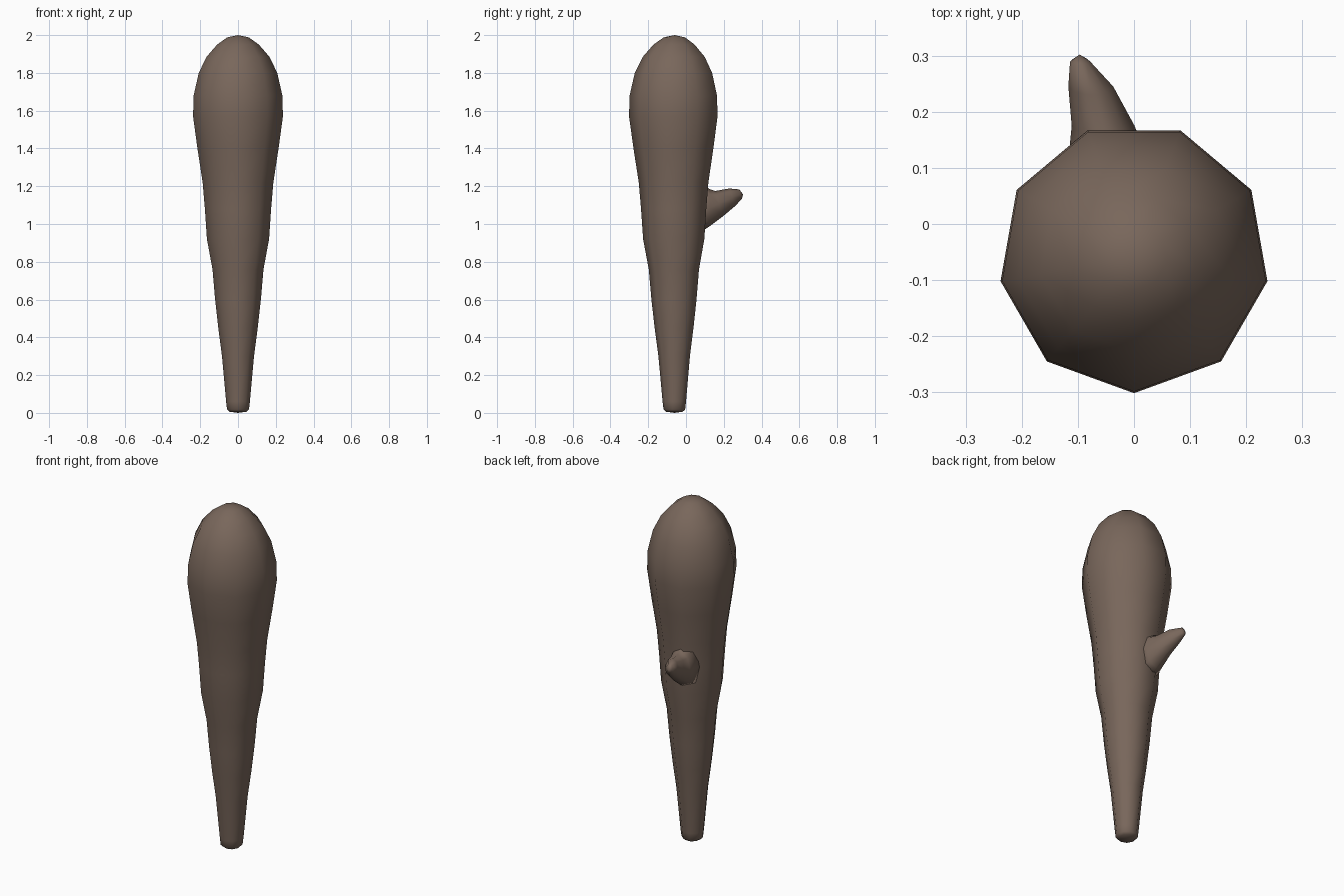
import bpy, bmesh
from math import sin, cos, pi
from mathutils import Vector

if "Cube" in bpy.data.objects:
    bpy.data.objects.remove(bpy.data.objects["Cube"])

wood = bpy.data.materials.new("brown wood")
wood.diffuse_color = (0.19, 0.135, 0.105, 1)
wood.use_nodes = True
wood.node_tree.nodes["Principled BSDF"].inputs["Base Color"].default_value = wood.diffuse_color


def loft(name, rings, start, end):
    """Skin a list of equal rings and close both ends with a fan."""
    bm = bmesh.new()
    loops = [[bm.verts.new(p) for p in ring] for ring in rings]
    n = len(loops[0])
    for a, b in zip(loops, loops[1:]):
        for i in range(n):
            j = (i + 1) % n
            bm.faces.new((a[i], a[j], b[j], b[i]))
    for loop, tip in ((loops[0], start), (loops[-1], end)):
        v = bm.verts.new(tip)
        for i in range(n):
            bm.faces.new((loop[i], loop[(i + 1) % n], v))
    bmesh.ops.recalc_face_normals(bm, faces=bm.faces)
    mesh = bpy.data.meshes.new(name)
    bm.to_mesh(mesh)
    bm.free()
    for p in mesh.polygons:
        p.use_smooth = True
    mesh.materials.append(wood)
    obj = bpy.data.objects.new(name, mesh)
    bpy.context.collection.objects.link(obj)
    return obj


# Nine-sided club body: (radius, height), one corner facing the front
CY = -0.06
profile = [(0.045, 0.006), (0.059, 0.018), (0.064, 0.06), (0.086, 0.3),
           (0.106, 0.45), (0.123, 0.6), (0.137, 0.76), (0.167, 0.92),
           (0.178, 1.08), (0.190, 1.22), (0.218, 1.4), (0.2415, 1.57),
           (0.2385, 1.68), (0.211, 1.8), (0.169, 1.885), (0.112, 1.95),
           (0.058, 1.988)]
body = [[(r * sin(2 * pi * i / 9), CY - r * cos(2 * pi * i / 9), z)
         for i in range(9)] for r, z in profile]
loft("club_body", body, (0, CY, 0), (0, CY, 2))

# Broken twig stub on the back: centre x, half width, top (y, z), bottom (y, z)
sections = [(-0.045, 0.085, (0.06, 1.23), (0.06, 0.945)),
            (-0.048, 0.068, (0.125, 1.185), (0.125, 0.988)),
            (-0.055, 0.056, (0.155, 1.175), (0.195, 1.04)),
            (-0.077, 0.040, (0.23, 1.188), (0.26, 1.095)),
            (-0.096, 0.018, (0.283, 1.183), (0.296, 1.133))]
twig = []
for cx, rx, top, bottom in sections:
    t, b = Vector((cx, *top)), Vector((cx, *bottom))
    mid, up = (t + b) / 2, (t - b) / 2
    twig.append([mid + up * cos(pi * i / 4) + Vector((rx * sin(pi * i / 4), 0, 0))
                 for i in range(8)])
loft("twig_stub", twig, (-0.045, 0.05, 1.09), (-0.097, 0.302, 1.156))
